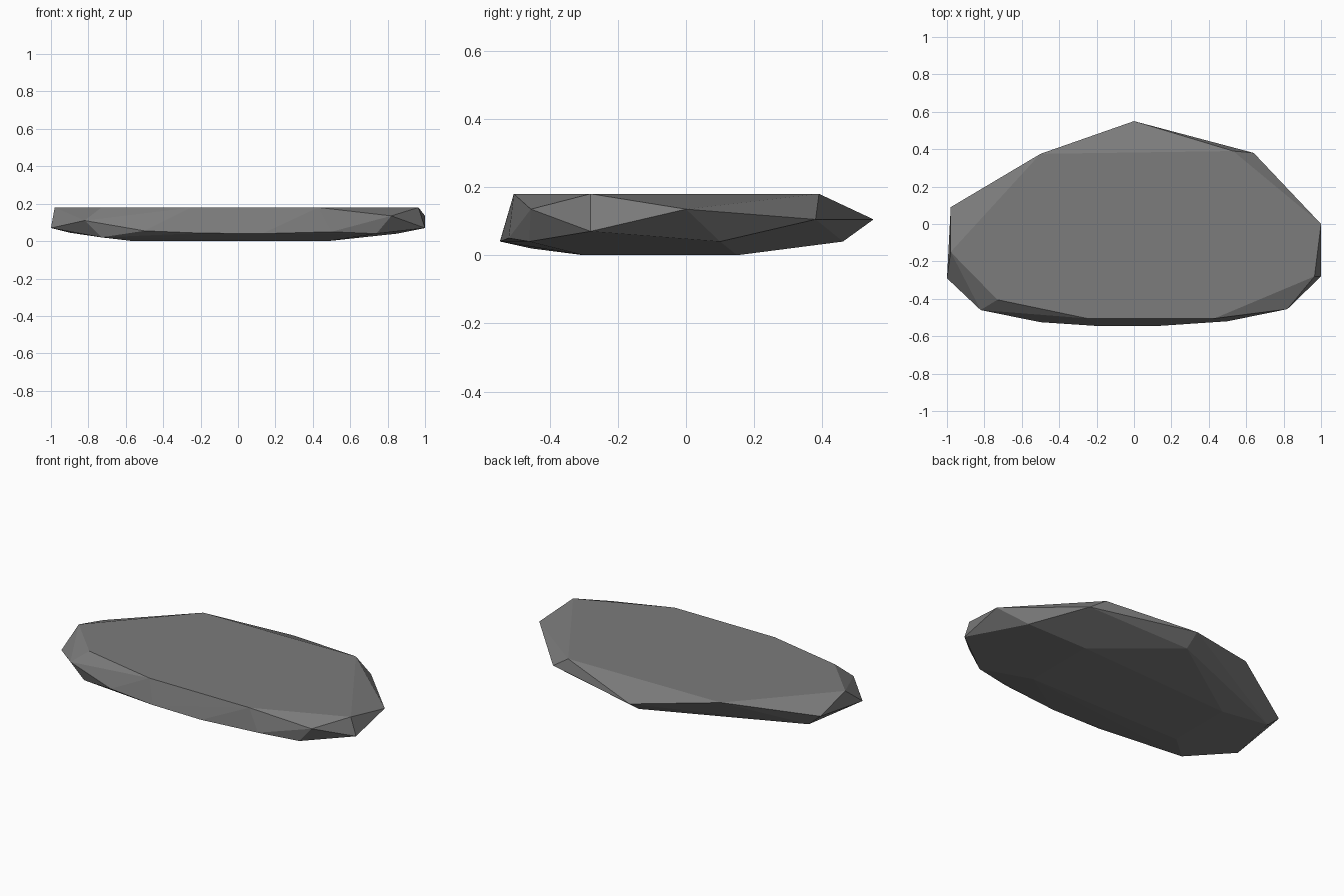
import bpy
import bmesh
import math


def remove_default_cube():
    cube = bpy.data.objects.get("Cube")
    if cube is not None:
        bpy.data.objects.remove(cube, do_unlink=True)


def make_material(name, color):
    material = bpy.data.materials.new(name)
    material.use_nodes = True
    material.diffuse_color = color
    shader = material.node_tree.nodes["Principled BSDF"]
    shader.inputs["Base Color"].default_value = color
    shader.inputs["Roughness"].default_value = 0.9
    return material


def faceted_stone(name, layers, material):
    """Wrap a chiselled convex skin around stacked outlines of corners."""
    bm = bmesh.new()
    for outline in layers:
        for corner in outline:
            bm.verts.new(corner)
    hull = bmesh.ops.convex_hull(bm, input=bm.verts)
    # Drop corners that ended up inside the skin
    inner = [g for g in hull["geom_interior"] if isinstance(g, bmesh.types.BMVert)]
    bmesh.ops.delete(bm, geom=inner, context="VERTS")
    # Merge flat triangles into larger facets
    bmesh.ops.dissolve_limit(bm, angle_limit=math.radians(0.5),
                             verts=bm.verts, edges=bm.edges)
    bmesh.ops.recalc_face_normals(bm, faces=bm.faces)
    mesh = bpy.data.meshes.new(name)
    bm.to_mesh(mesh)
    bm.free()
    mesh.materials.append(material)
    stone = bpy.data.objects.new(name, mesh)
    bpy.context.scene.collection.objects.link(stone)
    return stone


remove_default_cube()
stone_grey = make_material("stone grey", (0.2, 0.2, 0.2, 1))

# Flat upper surface
TOP = 0.18
top_outline = [(x, y, TOP) for x, y in (
    (-.98, -.15), (-.73, -.405), (-.25, -.505), (.43, -.505),
    (.965, -.28), (.53, .39), (-.5, .375))]

# Widest corners around the sides
rim_outline = [
    (-1, -.29, .07), (-.82, -.46, .11), (.82, -.455, .135), (1, -.28, .07),
    (1, 0, .135), (.64, .38, .105), (0, .55, .105), (-.98, .09, .115)]

# Undercut corners below the rim
lower_outline = [
    (-.73, -.455, .02), (-.5, -.525, .055), (-.2, -.545, .043),
    (.13, -.545, .04), (.5, -.52, .05), (.74, -.46, .04),
    (.85, .1, .04), (0, .46, .04), (-.9, .09, .045)]

# Flat underside
bottom_outline = [(x, y, 0) for x, y in (
    (-.56, -.3), (.48, -.3), (.48, .15), (-.56, .1))]

faceted_stone("flat_stone",
              [top_outline, rim_outline, lower_outline, bottom_outline],
              stone_grey)
